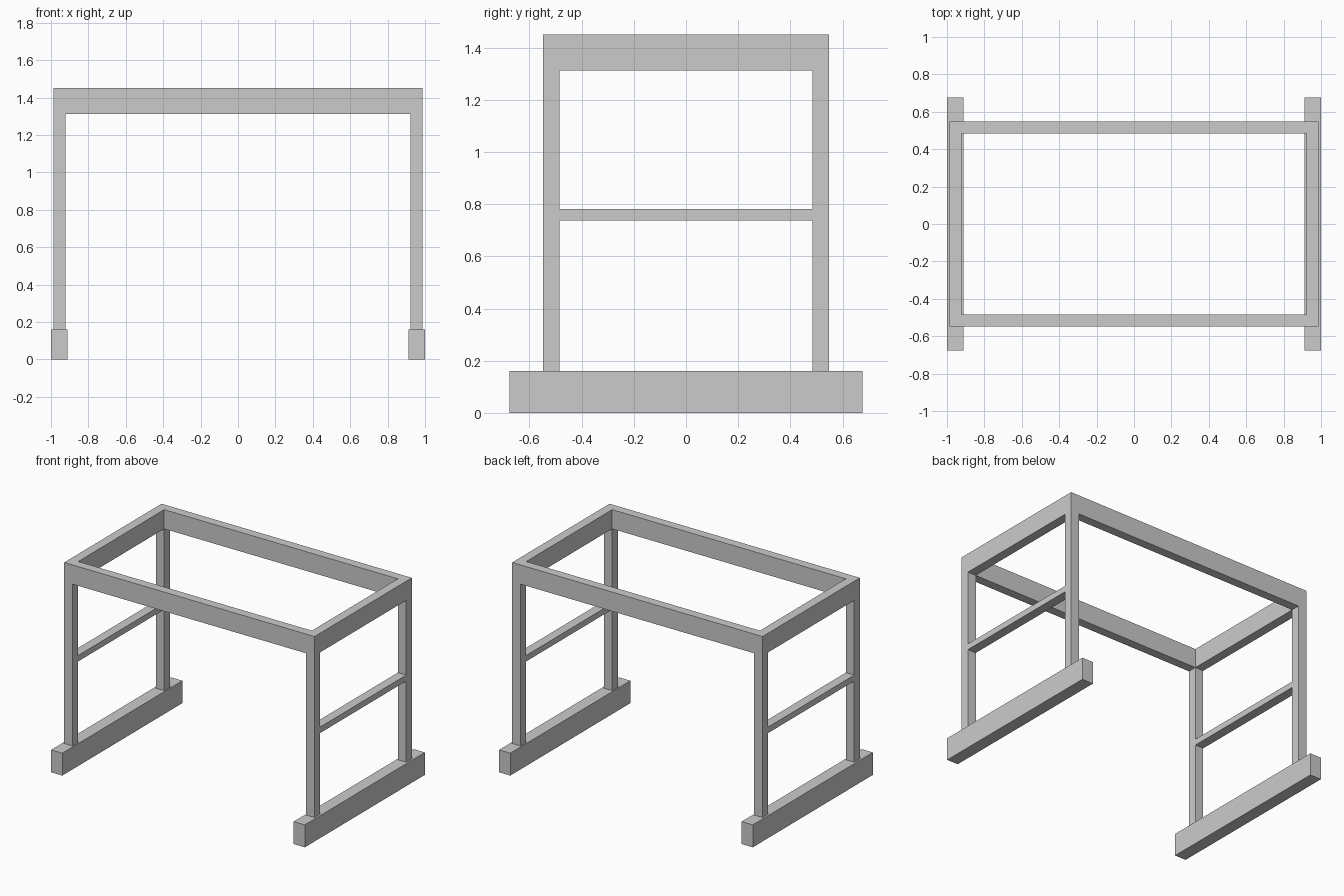
import bpy

if "Cube" in bpy.data.objects:
    bpy.data.objects.remove(bpy.data.objects["Cube"])


def box(name, x, y, z):
    """Box from (min, max) ranges on each axis."""
    bpy.ops.mesh.primitive_cube_add(
        size=1, location=[(a + b) / 2 for a, b in (x, y, z)])
    ob = bpy.context.object
    ob.name = name
    ob.scale = [b - a for a, b in (x, y, z)]
    bpy.ops.object.transform_apply(location=False, rotation=False, scale=True)
    return ob


def span(sign, inner, outer):
    """Range between two distances on the chosen side of the centre."""
    return tuple(sorted((sign * inner, sign * outer)))


X_OUT, X_IN = 0.987, 0.921      # post faces, left to right
Y_OUT, Y_IN = 0.548, 0.484      # post faces, front to back
FOOT_TOP, RAIL_BOTTOM, TOP = 0.16, 1.313, 1.45

for sx, side in ((-1, "left"), (1, "right")):
    post_x = span(sx, X_IN, X_OUT)
    # Floor runner
    box(f"{side}_foot", span(sx, 0.912, 1.0), (-0.676, 0.676), (0, FOOT_TOP))
    # Cross bar halfway up and short top rail
    box(f"{side}_cross_bar", post_x, (-Y_IN, Y_IN), (0.738, 0.781))
    box(f"{side}_top_rail", post_x, (-Y_IN, Y_IN), (RAIL_BOTTOM, TOP))
    # Upright posts
    for sy, end in ((-1, "front"), (1, "back")):
        box(f"{end}_{side}_leg", post_x, span(sy, Y_IN, Y_OUT),
            (FOOT_TOP, RAIL_BOTTOM))

# Long top rails
for sy, end in ((-1, "front"), (1, "back")):
    box(f"{end}_top_rail", (-X_OUT, X_OUT), span(sy, Y_IN, Y_OUT),
        (RAIL_BOTTOM, TOP))
